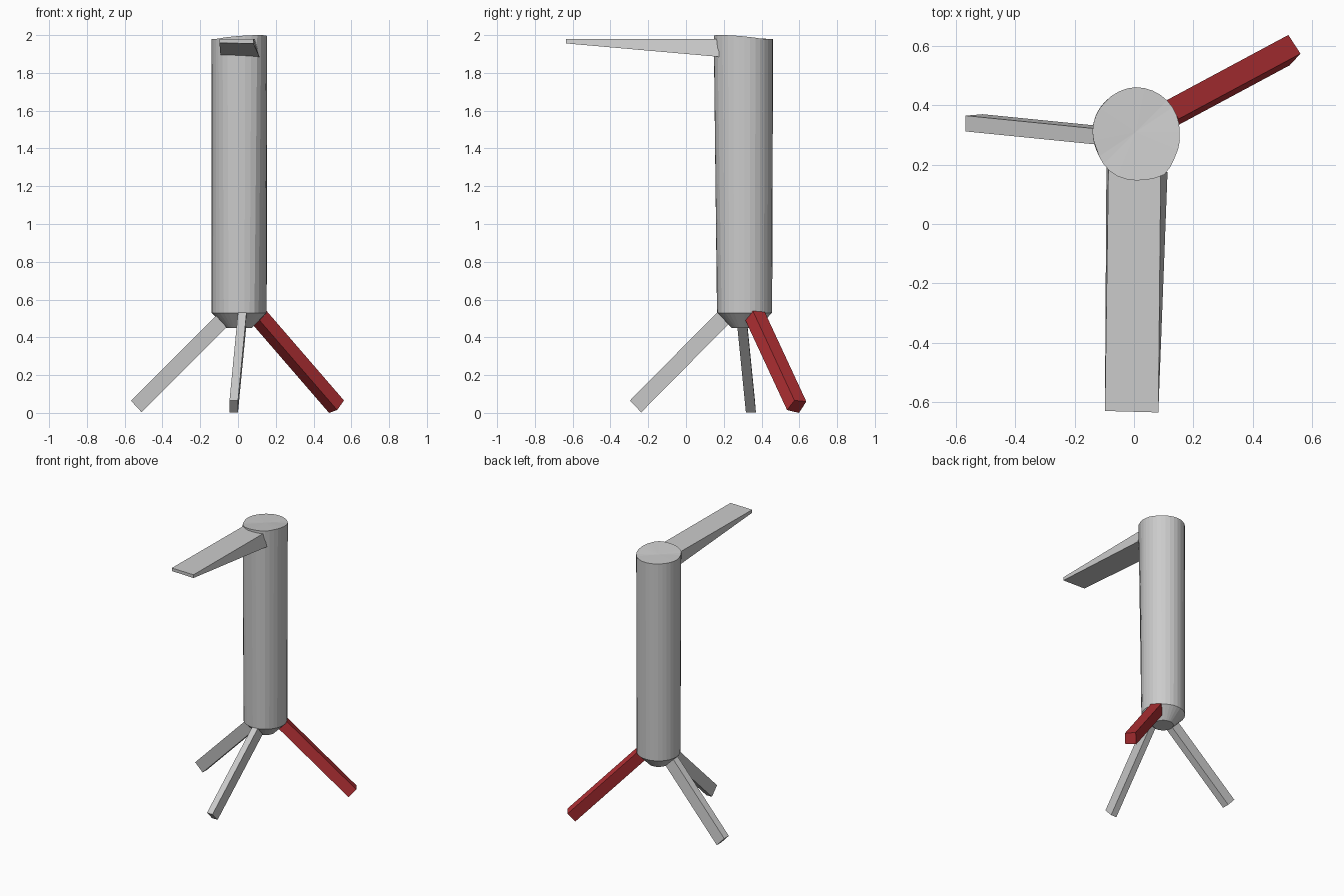
import bpy, math
from mathutils import Vector

if "Cube" in bpy.data.objects:
    bpy.data.objects.remove(bpy.data.objects["Cube"])

SIDES = 32
CX, CY = 0.006, 0.31


def add_mesh(name, verts, faces, material=None):
    mesh = bpy.data.meshes.new(name)
    mesh.from_pydata([tuple(v) for v in verts], [], faces)
    obj = bpy.data.objects.new(name, mesh)
    bpy.context.collection.objects.link(obj)
    # Make all normals point outward
    import bmesh
    bm = bmesh.new()
    bm.from_mesh(mesh)
    bmesh.ops.recalc_face_normals(bm, faces=bm.faces)
    bm.to_mesh(mesh)
    bm.free()
    if material:
        mesh.materials.append(material)
    return obj


def add_block(name, end, root, material=None):
    """Six-sided block between two four-cornered ends."""
    faces = [(0, 1, 2, 3), (7, 6, 5, 4)]
    faces += [(i, i + 4, (i + 1) % 4 + 4, (i + 1) % 4) for i in range(4)]
    return add_mesh(name, end + root, faces, material)


def add_leg(name, foot, run, material=None):
    """Straight bar: foot outline swept along the run vector."""
    return add_block(name, foot, [Vector(p) + Vector(run) for p in foot], material)


# Slightly irregular outline of the column top: angle, radius
OUTLINE = [(0, .148), (45, .150), (90, .151), (135, .145), (180, .146),
           (203, .144), (233, .157), (250, .162), (270, .163), (286, .166),
           (304, .173), (327, .157), (360, .148)]


def top_radius(deg):
    for (a, ra), (b, rb) in zip(OUTLINE, OUTLINE[1:]):
        if a <= deg <= b:
            return ra + (rb - ra) * (deg - a) / (b - a)


# Column: small base, chamfer, shaft and uneven top
verts = []
for level in range(3):
    for i in range(SIDES):
        a = 2 * math.pi * i / SIDES
        if level == 0:
            r, z = 0.068, 0.45
        elif level == 1:
            r, z = 0.146, 0.53
        else:
            r = top_radius(math.degrees(a))
            z = 1.98 + 0.02 * max(0, math.cos(a - math.radians(310)))
        verts.append((CX + r * math.cos(a), CY + r * math.sin(a), z))
faces = [tuple(range(SIDES))]
for level in range(2):
    for i in range(SIDES):
        j, k = (i + 1) % SIDES, level * SIDES
        faces.append((k + i, k + j, k + SIDES + j, k + SIDES + i))
verts.append((CX, CY, 1.983))
t = 2 * SIDES
faces += [(t + i, t + (i + 1) % SIDES, 3 * SIDES) for i in range(SIDES)]
add_mesh("column", verts, faces)

# Tapered arm at the top
add_block("arm",
          [(-.098, -.63, 1.98), (.082, -.635, 1.98), (.082, -.635, 1.956), (-.098, -.63, 1.958)],
          [(-.086, .20, 1.98), (.09, .17, 1.98), (.113, .175, 1.885), (-.093, .20, 1.893)])

# Three splayed legs
red = bpy.data.materials.new("red")
red.diffuse_color = (0.45, 0.03, 0.035, 1)
red.use_nodes = True
red.node_tree.nodes["Principled BSDF"].inputs["Base Color"].default_value = red.diffuse_color
add_leg("left_leg",
        [(-.567, .312, .065), (-.567, .365, .065), (-.51, .37, .003), (-.51, .317, .003)],
        (.45, -.045, .45))
add_leg("front_leg",
        [(-.045, -.297, .065), (0, -.297, .065), (0, -.237, .003), (-.045, -.237, .003)],
        (.045, .462, .467))
add_leg("right_leg",
        [(.52, .637, .06), (.561, .574, .066), (.525, .535, .015), (.482, .598, 0)],
        (-.41, -.22, .474), red)
